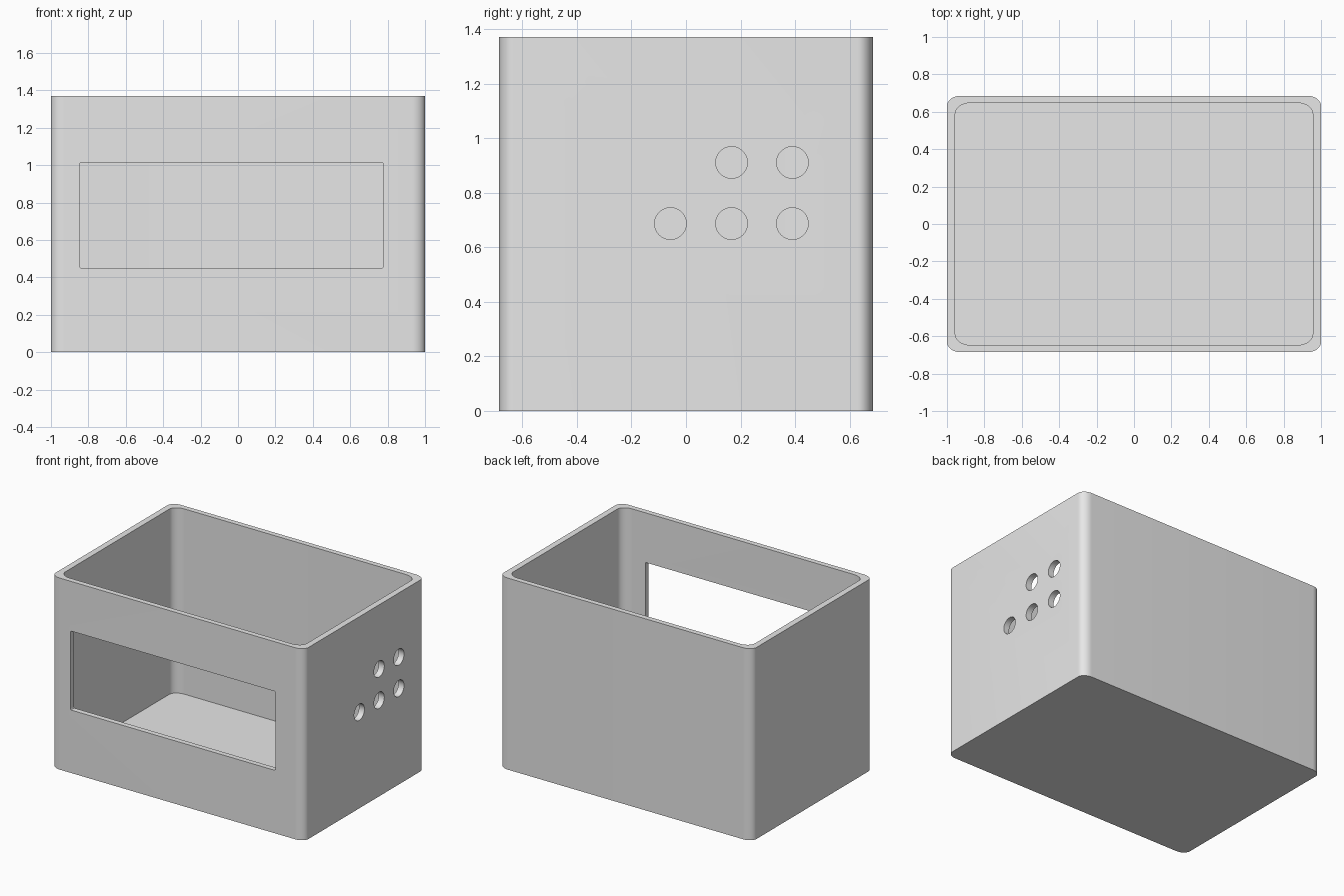
import bpy
import math

cube = bpy.data.objects.get("Cube")
if cube:
    bpy.data.objects.remove(cube, do_unlink=True)

grey = bpy.data.materials.new("light_grey")
grey.use_nodes = True
grey.diffuse_color = (0.8, 0.8, 0.8, 1)
grey.node_tree.nodes["Principled BSDF"].inputs["Base Color"].default_value = (0.8, 0.8, 0.8, 1)

HALF_X, HALF_Y, HEIGHT = 1.0, 0.685, 1.37
FLOOR = 0.045


def rounded_outline(hx, hy, rx, ry, steps=12):
    """Counter-clockwise rectangle with rounded corners."""
    points = []
    for quarter, (sx, sy) in enumerate([(1, 1), (-1, 1), (-1, -1), (1, -1)]):
        for i in range(steps + 1):
            a = (quarter + i / steps) * math.pi / 2
            points.append((sx * (hx - rx) + rx * math.cos(a),
                           sy * (hy - ry) + ry * math.sin(a)))
    return points


def prism(name, outline, low, high, place):
    """Extrude an outline; place maps (u, v, depth) to a position."""
    n = len(outline)
    verts = [place(u, v, d) for d in (low, high) for u, v in outline]
    faces = [list(reversed(range(n))), list(range(n, 2 * n))]
    faces += [[i, (i + 1) % n, n + (i + 1) % n, n + i] for i in range(n)]
    mesh = bpy.data.meshes.new(name)
    mesh.from_pydata(verts, [], faces)
    mesh.materials.append(grey)
    obj = bpy.data.objects.new(name, mesh)
    bpy.context.collection.objects.link(obj)
    return obj


def cut(target, cutter):
    mod = target.modifiers.new(cutter.name, 'BOOLEAN')
    mod.operation = 'DIFFERENCE'
    mod.solver = 'EXACT'
    mod.object = cutter
    bpy.context.view_layer.objects.active = target
    bpy.ops.object.modifier_apply(modifier=mod.name)
    bpy.data.objects.remove(cutter, do_unlink=True)


def upright(u, v, d):
    return (u, v, d)


# Outer block, hollowed from above
box = prism("open_box", rounded_outline(HALF_X, HALF_Y, 0.07, 0.055), 0, HEIGHT, upright)
cut(box, prism("cavity", rounded_outline(0.956, 0.647, 0.08, 0.06),
               FLOOR, HEIGHT + 0.2, upright))

# Wide window in the front wall
left, right, bottom, top = -0.845, 0.775, 0.45, 1.015
mid_x, mid_z = (left + right) / 2, (bottom + top) / 2
window = rounded_outline((right - left) / 2, (top - bottom) / 2, 0.008, 0.008, 3)
cut(box, prism("window", window, 0.5, 0.8,
               lambda u, v, d: (mid_x + u, -d, mid_z + v)))

# Five round holes in the +x side wall
circle = [(0.058 * math.cos(i * math.tau / 48), 0.058 * math.sin(i * math.tau / 48))
          for i in range(48)]
for y, z in [(-0.057, 0.687), (0.167, 0.687), (0.39, 0.687), (0.167, 0.911), (0.39, 0.911)]:
    cut(box, prism("hole", circle, 0.85, 1.1,
                   lambda u, v, d: (d, y + u, z + v)))

# Smooth corners and bores, crisp rims
bpy.ops.object.select_all(action='DESELECT')
box.select_set(True)
bpy.context.view_layer.objects.active = box
bpy.ops.object.shade_smooth_by_angle(angle=math.radians(30))
